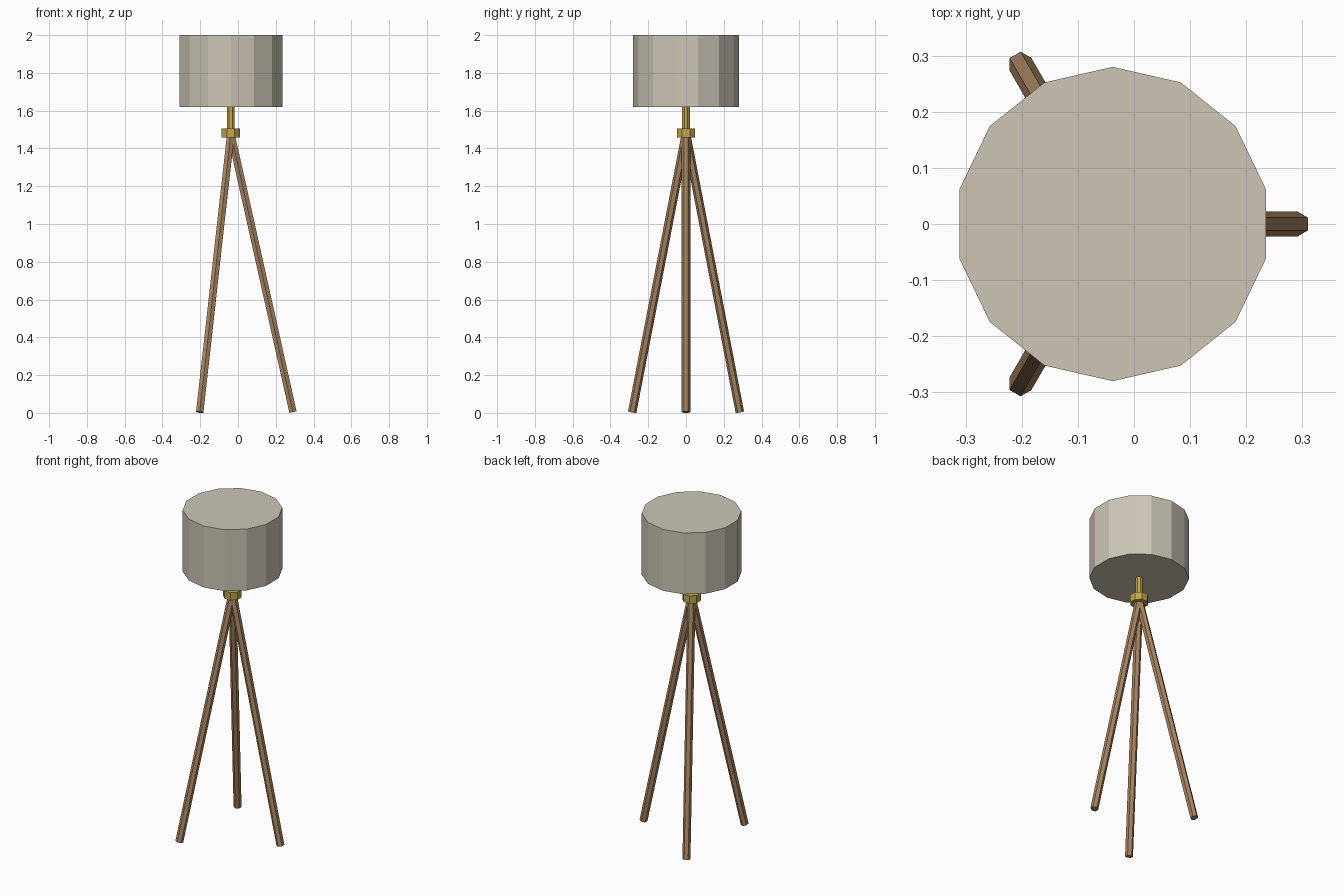
import bpy, math
from mathutils import Vector, Matrix

if "Cube" in bpy.data.objects:
    bpy.data.objects.remove(bpy.data.objects["Cube"])

CX = -0.038  # lamp axis


def material(name, rgb):
    m = bpy.data.materials.new(name)
    m.diffuse_color = (*rgb, 1)
    m.use_nodes = True
    m.node_tree.nodes["Principled BSDF"].inputs["Base Color"].default_value = m.diffuse_color
    return m


linen = material("linen", (0.61, 0.565, 0.47))
brass = material("brass", (0.56, 0.38, 0.07))
wood = material("wood", (0.40, 0.235, 0.115))


def prism(name, sides, radius, start, end, mat, spin=0.0):
    """Flat-sided rod from start to end; spin turns its first corner."""
    start, end = Vector(start), Vector(end)
    axis = end - start
    bpy.ops.mesh.primitive_cylinder_add(vertices=sides, radius=radius, depth=axis.length)
    ob = bpy.context.object
    ob.name = name
    # the mesh starts with a corner on +y
    ob.data.transform(Matrix.Rotation(spin, 4, "Z"))
    tilt = Vector((0, 0, 1)).rotation_difference(axis).to_matrix().to_4x4()
    ob.matrix_world = Matrix.Translation((start + end) / 2) @ tilt
    ob.data.materials.append(mat)
    return ob


# Drum shade, closed at both ends
prism("shade", 14, 0.28, (CX, 0, 1.62), (CX, 0, 2.0), linen)

# Brass stem and hub
prism("stem", 8, 0.0225, (CX, 0, 1.48), (CX, 0, 1.65), brass, math.pi / 8)
prism("hub", 8, 0.053, (CX, 0, 1.457), (CX, 0, 1.505), brass, math.pi / 8)

# Three splayed hexagonal legs with a flat face turned outwards
for i in range(3):
    a = i * math.tau / 3
    foot = (CX + 0.329 * math.cos(a), 0.329 * math.sin(a), 0.0043)
    prism(f"leg_{i + 1}", 6, 0.0225, foot, (CX, 0, 1.48), wood, a)
